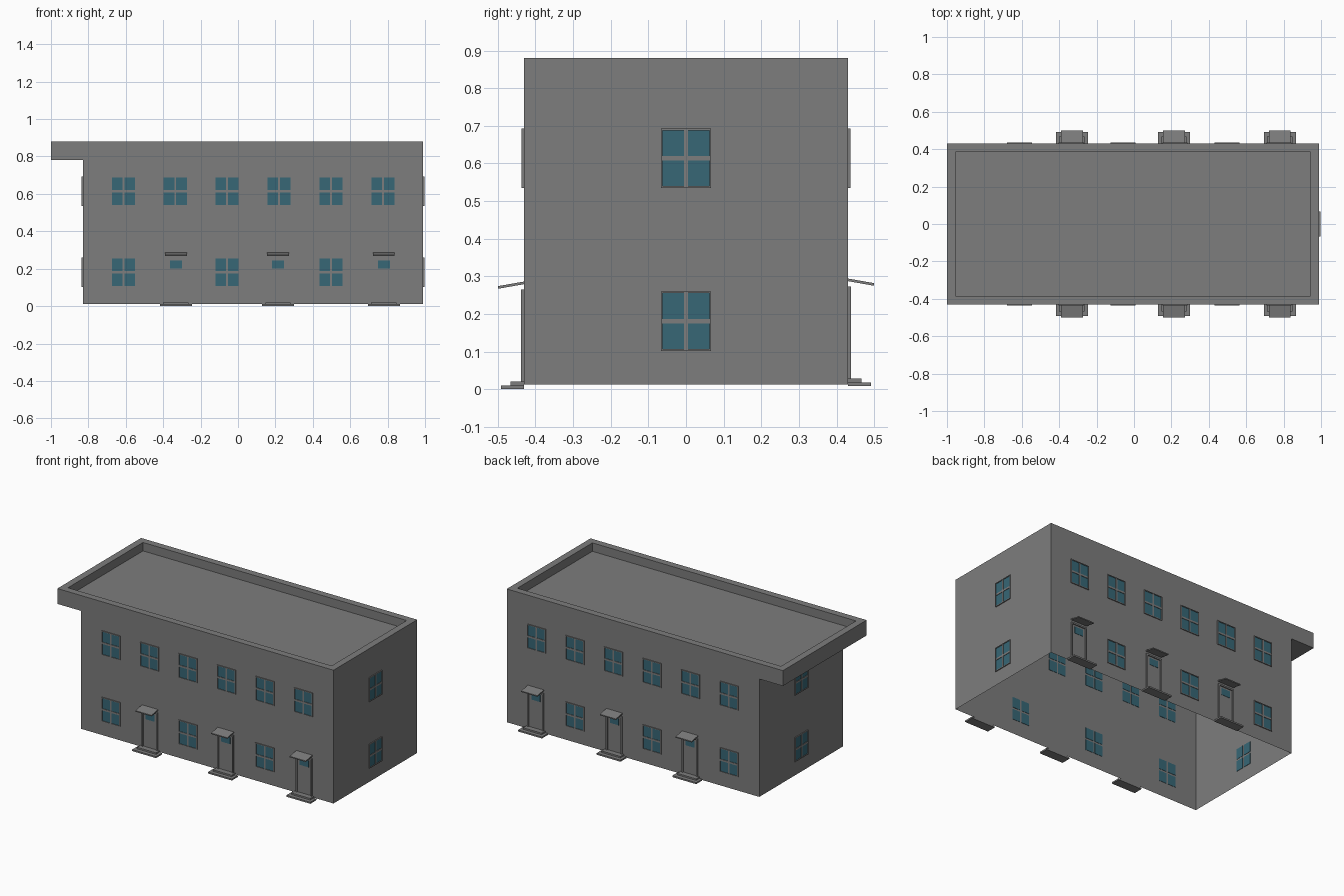
import bpy, bmesh
from mathutils import Vector

if "Cube" in bpy.data.objects:
    bpy.data.objects.remove(bpy.data.objects["Cube"])


def material(name, rgb):
    m = bpy.data.materials.new(name)
    m.diffuse_color = (*rgb, 1)
    m.use_nodes = True
    m.node_tree.nodes["Principled BSDF"].inputs["Base Color"].default_value = m.diffuse_color
    return m


GREY = material("wall_grey", (0.205, 0.205, 0.205))
TEAL = material("window_teal", (0.038, 0.135, 0.18))

X0, X1, Y, ROOF_X0 = -0.83, 0.99, 0.431, -1.0
Z0, ZS, ZT, ZF = 0.012, 0.78, 0.88, 0.825


def finish(name, bm, mat):
    me = bpy.data.meshes.new(name)
    bm.to_mesh(me)
    bm.free()
    me.materials.append(mat)
    ob = bpy.data.objects.new(name, me)
    bpy.context.collection.objects.link(ob)
    return ob


# Wall frames: map (along wall, outward, up) to world space
WALLS = {
    "front": lambda u, d, z: Vector((u, -Y - d, z)),
    "back": lambda u, d, z: Vector((u, Y + d, z)),
    "right": lambda u, d, z: Vector((X1 + d, u, z)),
    "left": lambda u, d, z: Vector((X0 - d, u, z)),
}


def boxes(name, mat, wall, specs):
    """One object of boxes (u0,u1,d0,d1,z0,z1,drop); drop lowers the outer edge."""
    bm = bmesh.new()
    for u0, u1, d0, d1, z0, z1, *drop in specs:
        dz = drop[0] if drop else 0
        for v in bmesh.ops.create_cube(bm, size=1)["verts"]:
            x, y, z = v.co
            v.co = WALLS[wall](u0 if x < 0 else u1, d0 if y < 0 else d1,
                               (z0 if z < 0 else z1) - (dz if y > 0 else 0))
    bmesh.ops.recalc_face_normals(bm, faces=bm.faces)
    return finish(name, bm, mat)


def window(wall, u, z, w=0.134, h=0.158):
    a, b = w / 2, h / 2
    t, m, n = 0.005, 0.005, 0.006     # border, half mullion widths
    boxes(wall + "_window_frame", GREY, wall, [
        (u - a, u - a + t, 0, 0.006, z - b, z + b),
        (u + a - t, u + a, 0, 0.006, z - b, z + b),
        (u - a + t, u + a - t, 0, 0.006, z - b, z - b + t),
        (u - a + t, u + a - t, 0, 0.006, z + b - t, z + b),
        (u - m, u + m, 0, 0.005, z - b + t, z + b - t),
        (u - a + t, u + a - t, 0, 0.005, z - n, z + n)])
    # panes pass through the thin wall so they show inside as well
    boxes(wall + "_window_panes", TEAL, wall, [
        (u0, u1, -0.002, 0.002, z0, z1)
        for u0, u1 in ((u - a + t, u - m), (u + m, u + a - t))
        for z0, z1 in ((z - b + t, z - n), (z + n, z + b - t))])


def door(wall, u, lift):
    z = lift
    boxes(wall + "_steps", GREY, wall, [
        (u - 0.086, u + 0.086, 0, 0.061, z, z + 0.01),
        (u - 0.068, u + 0.068, 0, 0.036, z + 0.01, z + 0.02)])
    boxes(wall + "_door_frame", GREY, wall, [
        (u - 0.058, u - 0.048, 0, 0.007, z + 0.02, z + 0.265),
        (u + 0.048, u + 0.058, 0, 0.007, z + 0.02, z + 0.265),
        (u - 0.048, u + 0.048, 0, 0.007, z + 0.255, z + 0.265)])
    boxes(wall + "_door_pane", TEAL, wall,
          [(u - 0.032, u + 0.032, 0, 0.002, z + 0.2, z + 0.244)])
    boxes(wall + "_door_canopy", GREY, wall,
          [(u - 0.058, u + 0.058, 0, 0.068, z + 0.279, z + 0.286, 0.012)])


# Building shell: open underneath, roof with parapet and overhang on the left
bm = bmesh.new()


def ring(x0, x1, y, z):
    return [bm.verts.new(p) for p in
            ((x0, -y, z), (x1, -y, z), (x1, y, z), (x0, y, z))]


def bridge(a, b, sides=range(4)):
    for i in sides:
        j = (i + 1) % 4
        bm.faces.new((a[i], a[j], b[j], b[i]))


base, wall_top = ring(X0, X1, Y, Z0), ring(X0, X1, Y, ZS)
eave, rim = ring(ROOF_X0, X1, Y, ZS), ring(ROOF_X0, X1, Y, ZT)
inner = ring(ROOF_X0 + 0.045, X1 - 0.045, Y - 0.045, ZT)
floor = ring(ROOF_X0 + 0.045, X1 - 0.045, Y - 0.045, ZF)
bridge(base, wall_top)
bridge(wall_top, eave, [3])           # underside of the overhang
bridge(eave, rim)
bridge(rim, inner)
bridge(inner, floor)
bm.faces.new(floor)
finish("building_shell", bm, GREY)

# Long sides: six windows above, windows and doors alternating below
for wall, lift in (("front", 0.002), ("back", 0.01)):
    for i in range(6):
        u = -0.613 + i * 0.2775
        window(wall, u, 0.614)
        if i % 2 == 0:
            window(wall, u, 0.181)
        else:
            door(wall, (-0.332, 0.214, 0.78)[i // 2], lift - 0.002)

# Short sides: one window per storey
for wall in ("left", "right"):
    for z in (0.614, 0.181):
        window(wall, 0, z)
